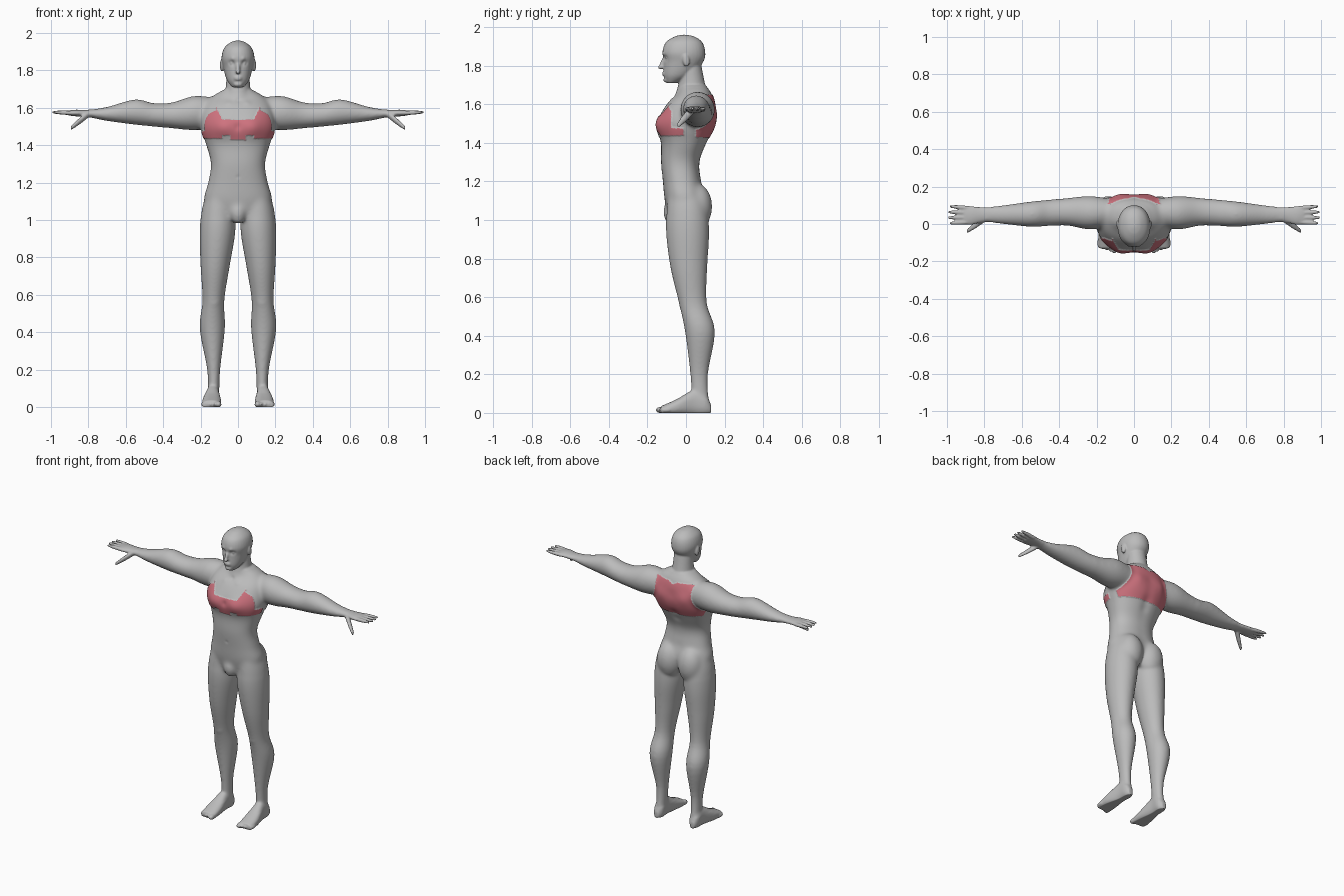
import bpy, bmesh, math
from mathutils import Vector, Matrix

cube = bpy.data.objects.get("Cube")
if cube:
    bpy.data.objects.remove(cube)

bm = bmesh.new()
SIDES = (1, -1)


def smooth_rows(rows, steps=5):
    """Catmull-Rom interpolation between profile rows."""
    rows = [Vector(row) for row in rows]
    result = []
    for i in range(len(rows) - 1):
        before, start, end = rows[max(i - 1, 0)], rows[i], rows[i + 1]
        after = rows[min(i + 2, len(rows) - 1)]
        leave, arrive = (end - before) / 2, (after - start) / 2
        for k in range(steps):
            t = k / steps
            ease = t * t * (3 - 2 * t)
            result.append(start.lerp(end, ease) + leave * t * (1 - t) ** 2
                          - arrive * t * t * (1 - t))
    return result + [rows[-1]]


def loft(axis, rows, side=1, power=1.0, count=32):
    """Skin oval sections; each row is position, then low and high of the two other axes."""
    rings = []
    for along, u_low, u_high, v_low, v_high in smooth_rows(rows):
        ring = []
        for k in range(count):
            angle = math.tau * k / count
            c, s = math.cos(angle), math.sin(angle)
            u = (u_low + u_high + (u_high - u_low) * math.copysign(abs(c) ** power, c)) / 2
            v = (v_low + v_high + (v_high - v_low) * math.copysign(abs(s) ** power, s)) / 2
            point = [u, v]
            point.insert(axis, along)
            ring.append(bm.verts.new((point[0] * side, point[1], point[2])))
        rings.append(ring)
    for ring, above in zip(rings, rings[1:]):
        for k in range(count):
            n = (k + 1) % count
            bm.faces.new((ring[k], ring[n], above[n], above[k]))
    bm.faces.new(rings[0][::-1])
    bm.faces.new(rings[-1])


def upright(rows, power=1.0):
    """Symmetric loft along z; each row is height, half width, front and back."""
    loft(2, [(z, -width, width, front, back) for z, width, front, back in rows], power=power)


def blob(center, radii, tilt=0.0, side=1):
    """Ellipsoid, tilted about the x axis."""
    matrix = (Matrix.Translation((center[0] * side, center[1], center[2]))
              @ Matrix.Rotation(tilt, 4, 'X') @ Matrix.Diagonal((*radii, 1)))
    bmesh.ops.create_uvsphere(bm, u_segments=24, v_segments=16, radius=1, matrix=matrix)


def finger(root, tip, radius, side):
    """Tapered round finger from root to tip."""
    rows = []
    for t in (0, .5, .9, 1):
        p = Vector(root).lerp(Vector(tip), t)
        r = radius * (1 - t ** 4 / 2)
        rows.append((p.x, p.y - r, p.y + r, p.z - r, p.z + r))
    loft(0, rows, side, count=12)


# Torso
upright([(1, .1, -.085, .06), (1.1, .18, -.11, .1), (1.2, .16, -.12, .08),
         (1.3, .145, -.13, .07), (1.4, .17, -.13, .11), (1.5, .2, -.15, .155),
         (1.6, .185, -.1, .15), (1.66, .14, -.04, .13), (1.7, .07, -.03, .1)], power=.88)
# Neck
upright([(1.6, .09, -.08, .13), (1.7, .067, -.04, .1), (1.8, .06, -.03, .08)])
# Head
upright([(1.71, .03, -.1, -.05), (1.75, .06, -.115, .03), (1.82, .08, -.115, .09),
         (1.87, .088, -.122, .1), (1.92, .074, -.105, .085), (1.95, .04, -.06, .045),
         (1.96, .01, -.02, 0)], power=.95)
# Nose bridge, nose tip, lips, chin and groin
blob((0, -.123, 1.812), (.011, .011, .034), tilt=-.35)
blob((0, -.13, 1.792), (.014, .016, .011))
for z in (1.753, 1.763):
    blob((0, -.113, z), (.022, .011, .006))
blob((0, -.103, 1.726), (.024, .014, .014))
blob((0, -.075, 1.04), (.045, .045, .06))

for side in SIDES:
    # Arm and palm
    loft(0, [(.1, 0, .13, 1.5, 1.65), (.23, -.03, .15, 1.48, 1.665),
             (.35, -.01, .14, 1.49, 1.63), (.45, -.01, .13, 1.5, 1.625),
             (.55, -.015, .12, 1.51, 1.645), (.7, 0, .1, 1.53, 1.605),
             (.8, .01, .09, 1.55, 1.59), (.87, -.005, .095, 1.555, 1.59),
             (.91, 0, .095, 1.56, 1.585)], side)
    # Four fingers and thumb
    for i in range(4):
        y = .01 + .025 * i
        finger((.88, y, 1.572), (1 - .01 * abs(i - 1.5), y * 1.2 - .008, 1.577), .012, side)
    finger((.79, .035, 1.575), (.895, -.04, 1.49), .019, side)
    # Leg
    loft(2, [(.05, .1, .16, .03, .12), (.2, .095, .165, .022, .114),
             (.42, .07, .205, -.005, .15), (.57, .073, .19, -.037, .108),
             (.75, .045, .2, -.08, .11), (.93, .015, .205, -.103, .12),
             (1.06, .015, .193, -.1, .11), (1.17, .02, .16, -.09, .08)], side)
    # Foot
    loft(1, [(.13, .12, .15, 0, .04), (.1, .1, .165, -.01, .1), (.04, .1, .17, -.01, .12),
             (-.05, .09, .19, -.01, .07), (-.13, .09, .19, -.01, .035)], side, power=.85)
    # Toes
    for i in range(5):
        radius = .012 if i else .017
        blob((.105 + .02 * i, -.13 + .007 * i, .015), (radius, .027, radius), side=side)
    # Buttock, kneecap, ear
    blob((.08, .055, 1.07), (.085, .082, .12), side=side)
    blob((.13, -.015, .575), (.034, .022, .05), side=side)
    blob((.086, 0, 1.828), (.011, .018, .035), tilt=.15, side=side)

bmesh.ops.recalc_face_normals(bm, faces=bm.faces)
mesh = bpy.data.meshes.new("body")
bm.to_mesh(mesh)
bm.free()
body = bpy.data.objects.new("body", mesh)
bpy.context.collection.objects.link(body)

# Fuse the parts into one skin
fuse = body.modifiers.new("fuse", 'REMESH')
fuse.mode = 'VOXEL'
fuse.voxel_size = .0055
depsgraph = bpy.context.evaluated_depsgraph_get()
skin = bpy.data.meshes.new_from_object(body.evaluated_get(depsgraph))
body.modifiers.clear()
body.data = skin
skin.name = "body"

# Materials
skin.materials.clear()
for name, color in (("grey skin", (.5, .5, .5, 1)), ("pink patch", (.62, .17, .21, 1))):
    material = bpy.data.materials.new(name)
    material.use_nodes = True
    material.diffuse_color = color
    material.node_tree.nodes["Principled BSDF"].inputs["Base Color"].default_value = color
    skin.materials.append(material)

bm = bmesh.new()
bm.from_mesh(skin)


def relax(test, times):
    """Smooth the seams of the vertices that pass the test."""
    verts = [v for v in bm.verts if test(v.co)]
    for _ in range(times):
        bmesh.ops.smooth_vert(bm, verts=verts, factor=.5,
                              use_axis_x=True, use_axis_y=True, use_axis_z=True)


def push(center, radius, depth):
    """Move the skin along y around a point, on both sides alike."""
    for v in bm.verts:
        point = Vector((abs(v.co.x), v.co.y, v.co.z))
        distance = (point - Vector(center)).length / radius
        if distance < 3:
            v.co.y += depth * math.exp(-distance ** 2)


relax(lambda p: abs(p.x) < .4 and 1 < p.z < 1.69, 25)
relax(lambda p: abs(p.x) < .8 and .07 < p.z < 1.69, 14)
relax(lambda p: True, 2)

# Chest muscles and breastbone
push((.08, -.14, 1.5), .05, -.012)
push((0, -.15, 1.5), .02, .006)
# Eye sockets, eyes and brows
push((.03, -.115, 1.838), .013, .009)
push((.045, -.11, 1.838), .013, .009)
push((.037, -.1, 1.838), .008, -.007)
push((.03, -.12, 1.862), .012, -.005)
# Navel, collarbones and throat
push((0, -.13, 1.23), .01, .004)
push((.05, -.08, 1.635), .02, -.006)
push((0, -.07, 1.645), .014, .006)
# Shoulder blades and spine groove
push((.09, .15, 1.55), .045, .008)
for i in range(7):
    push((0, .12, 1.2 + .06 * i), .032, -.009)
# Flat soles
for v in bm.verts:
    v.co.z = max(v.co.z, 0)


def in_chest_patch(x, y, z):
    """Band under the arms, widening to a stepped front with two peaks."""
    if y > -.015 or x > .215:
        return False
    if y > -.075:
        return 1.44 < z < 1.475
    low = 1.43 if x < .04 else 1.455 if x < .085 else 1.44
    high = 1.535
    if x > .115:
        high = 1.585 - (x - .115) / 2
    elif x > .085:
        high += (x - .085) * 2.2
    return low < z < high


def in_back_patch(x, y, z):
    """Panel with a notched top and a flared lower edge."""
    if y < .05 or not 1.43 < z < 1.645 - max(0, .03 - x) / 2:
        return False
    height = (z - 1.43) / .21
    return x < .118 + (1 - height) ** 2 / 10 + height ** 3 / 50


# Paint the two patches and raise them a little
bm.normal_update()
raised = set()
for face in bm.faces:
    c = face.calc_center_median()
    spot = (abs(c.x), c.y, c.z)
    if in_chest_patch(*spot) or in_back_patch(*spot):
        face.material_index = 1
        raised.update(face.verts)
for v in raised:
    v.co += v.normal * .004
bm.to_mesh(skin)
bm.free()

bpy.context.view_layer.objects.active = body
body.select_set(True)
bpy.ops.object.shade_smooth_by_angle(angle=math.radians(60))
